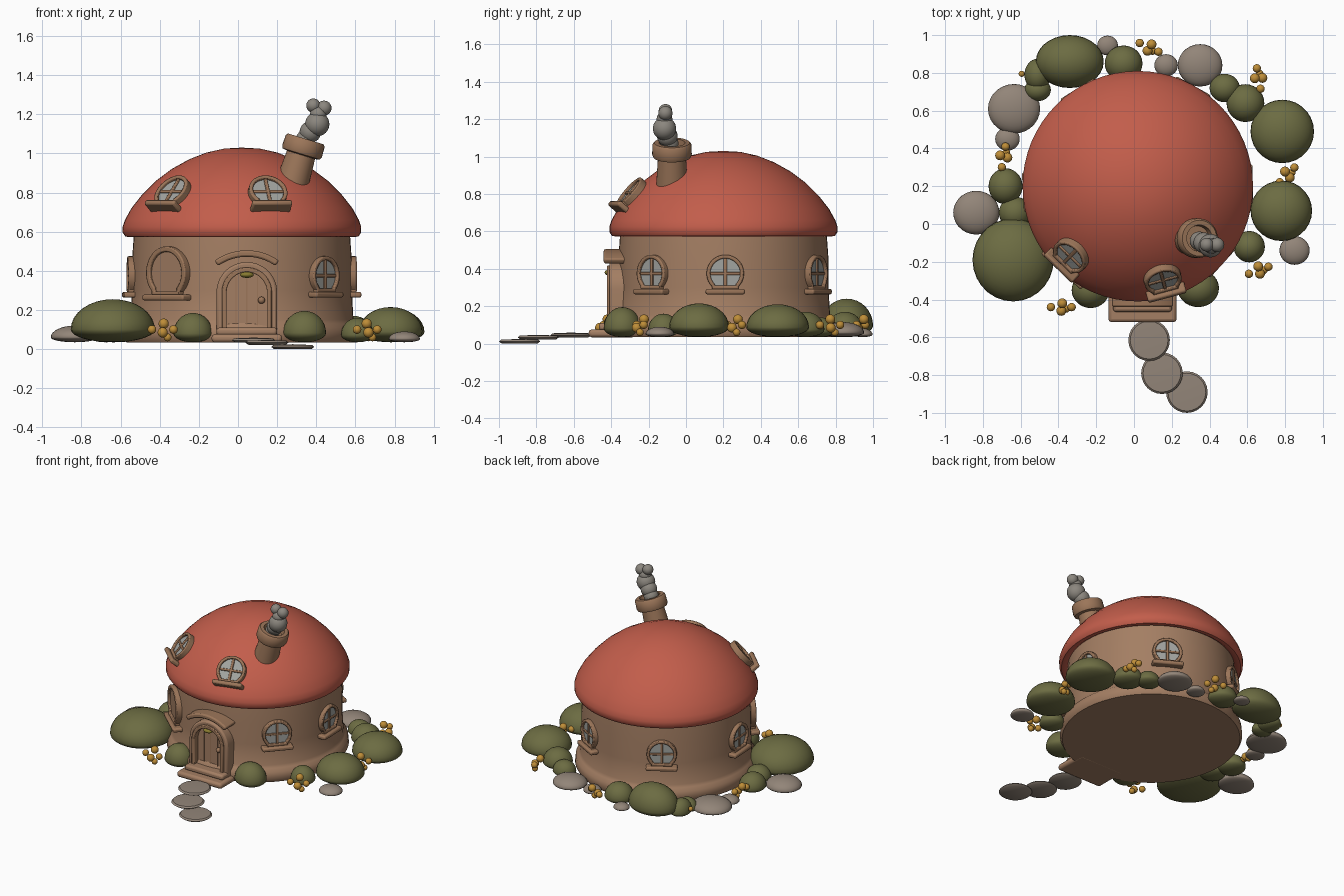
import bpy, bmesh
from math import sin, cos, pi, radians
from mathutils import Matrix, Vector

default_cube = bpy.data.objects.get("Cube")
if default_cube:
    bpy.data.objects.remove(default_cube, do_unlink=True)

CENTRE = Vector((0.02, 0.2, 0))
GROUND = 0.035
parts = []


def material(name, colour):
    mat = bpy.data.materials.new(name)
    mat.use_nodes = True
    mat.diffuse_color = (*colour, 1)
    mat.node_tree.nodes["Principled BSDF"].inputs["Base Color"].default_value = (*colour, 1)
    return mat


clay = material("clay wall", (0.37, 0.21, 0.125))
trim = material("clay trim", (0.33, 0.18, 0.10))
red = material("roof red", (0.54, 0.11, 0.07))
green = material("bush green", (0.15, 0.15, 0.055))
stone = material("stone grey", (0.29, 0.235, 0.19))
smoke = material("smoke grey", (0.26, 0.24, 0.21))
yellow = material("flower yellow", (0.52, 0.27, 0.04))
glass = material("window glass", (0.36, 0.37, 0.35))
olive = material("lamp olive", (0.25, 0.2, 0.03))


def finish(name, bm, mat, matrix=Matrix(), bevel=0):
    bmesh.ops.recalc_face_normals(bm, faces=bm.faces)
    mesh = bpy.data.meshes.new(name)
    bm.to_mesh(mesh)
    bm.free()
    mesh.transform(matrix)
    mesh.materials.append(mat)
    obj = bpy.data.objects.new(name, mesh)
    bpy.context.collection.objects.link(obj)
    if bevel:
        mod = obj.modifiers.new("soft edges", 'BEVEL')
        mod.width, mod.segments, mod.limit_method = bevel, 2, 'ANGLE'
        mod.angle_limit = radians(50)
    parts.append(obj)
    return obj


def lathe(name, profile, mat, matrix, steps=64):
    bm = bmesh.new()
    verts = [bm.verts.new((r, 0, z)) for r, z in profile]
    edges = [bm.edges.new(pair) for pair in zip(verts, verts[1:])]
    bmesh.ops.spin(bm, geom=verts + edges, cent=(0, 0, 0), axis=(0, 0, 1),
                   angle=2 * pi, steps=steps)
    bmesh.ops.remove_doubles(bm, verts=bm.verts, dist=0.0005)
    return finish(name, bm, mat, matrix)


def prism(name, points, back, front, mat, matrix, bevel=0):
    bm = bmesh.new()
    face = bm.faces.new([bm.verts.new((x, y, back)) for x, y in points])
    grown = bmesh.ops.extrude_face_region(bm, geom=[face])["geom"]
    moved = [v for v in grown if isinstance(v, bmesh.types.BMVert)]
    bmesh.ops.translate(bm, verts=moved, vec=(0, 0, front - back))
    return finish(name, bm, mat, matrix, bevel)


def ring(name, outer, inner, back, front, mat, matrix, bevel=0.006):
    bm = bmesh.new()
    loops = [[bm.verts.new((x, y, z)) for x, y in pts]
             for pts, z in ((outer, back), (outer, front), (inner, front), (inner, back))]
    n = len(outer)
    for k in range(4):
        a, b = loops[k], loops[(k + 1) % 4]
        for i in range(n):
            j = (i + 1) % n
            bm.faces.new((a[i], a[j], b[j], b[i]))
    return finish(name, bm, mat, matrix, bevel)


def box(name, x, y, w, h, back, front, mat, matrix, bevel=0.006):
    pts = [(x - w, y - h), (x + w, y - h), (x + w, y + h), (x - w, y + h)]
    return prism(name, pts, back, front, mat, matrix, bevel)


def arch(r, foot, drop=0, steps=28):
    """Arc reaching below the middle by an angle, closed by a straight foot."""
    a = radians(drop)
    pts = [(r * cos(t), r * sin(t))
           for t in (-a + (pi + 2 * a) * i / steps for i in range(steps + 1))]
    return [(r * cos(a), foot)] + pts + [(-r * cos(a), foot)]


def facing(point, azimuth, pitch=0):
    """Local x to the right, y up and z outwards from the house."""
    a, p = radians(azimuth), radians(pitch)
    out = Vector((cos(a) * cos(p), sin(a) * cos(p), sin(p)))
    right = Vector((-sin(a), cos(a), 0))
    axes = Matrix((right, out.cross(right), out)).transposed().to_4x4()
    return Matrix.Translation(point) @ axes


def on_house(azimuth, r, z, pitch=0):
    a = radians(azimuth)
    return facing(CENTRE + Vector((r * cos(a), r * sin(a), z)), azimuth, pitch)


def window(name, m, r, pane, bars=True):
    foot, inner = -r * 0.85, r * 0.8
    ring(name + "_frame", arch(r, foot, 45), arch(inner, foot + 0.02, 45), -0.06, 0.022, trim, m)
    prism(name + "_pane", arch(inner + 0.004, foot + 0.01, 45), -0.05, 0.006, pane, m)
    box(name + "_sill", 0, foot - 0.012, r * 1.05, 0.015, -0.05, 0.045, trim, m, 0.01)
    if bars:
        box(name + "_upright_bar", 0, 0, 0.009, inner, -0.02, 0.015, trim, m, 0.004)
        box(name + "_cross_bar", 0, 0, inner, 0.008, -0.02, 0.014, trim, m, 0.004)


def ball(name, centre, size, mat, flat_to=None, matrix=Matrix()):
    bm = bmesh.new()
    bmesh.ops.create_uvsphere(bm, u_segments=28, v_segments=16, radius=1)
    for v in bm.verts:
        low = size[2] if flat_to is None else centre[2] - flat_to
        v.co = Vector(centre) + Vector((v.co.x * size[0], v.co.y * size[1],
                                        v.co.z * (low if v.co.z < 0 else size[2])))
    return finish(name, bm, mat, matrix)


def mound(name, x, y, rx, ry, top, mat):
    z = GROUND + (top - GROUND) * 0.3
    ball(name, (x, y, z), (rx, ry, top - z), mat, GROUND)


# House body and roof
home = Matrix.Translation(CENTRE)
lathe("wall", [(0, GROUND), (0.59, GROUND), (0.605, 0.06), (0.6, 0.11), (0.58, 0.13), (0.57, 0.15),
               (0.562, 0.3), (0.562, 0.45), (0.55, 0.62), (0, 0.62)], clay, home)
lathe("roof", [(0.53, 0.6), (0.57, 0.573), (0.595, 0.575), (0.609, 0.595), (0.61, 0.625), (0.598, 0.66),
               (0.565, 0.72), (0.51, 0.79), (0.44, 0.86), (0.36, 0.92), (0.27, 0.97), (0.18, 1.005),
               (0.09, 1.025), (0, 1.03)], red, home)

# Windows in the wall and roof
for i, azimuth in enumerate((-42, 1, 61, 122, 183)):
    window(f"wall_window_{i + 1}", on_house(azimuth, 0.564, 0.375), 0.1, glass)
window("shuttered_window", on_house(228, 0.564, 0.39), 0.135, clay, False)
for side, azimuth in (("right", 226), ("left", -75)):
    window(f"{side}_roof_window", on_house(azimuth, 0.51, 0.8, 40), 0.1, glass)

# Doorway
door = facing((0.045, -0.37, 0.29), -90)
ring("porch", arch(0.155, -0.25), arch(0.11, -0.2), -0.12, 0.04, clay, door, 0.012)
ring("door_frame", arch(0.128, -0.2), arch(0.103, -0.19), -0.02, 0.052, trim, door)
prism("door_panel", arch(0.112, -0.2), -0.1, 0.008, clay, door)
for x in (-0.055, 0, 0.055):
    box("door_batten", x, -0.05, 0.003, 0.13, 0, 0.012, trim, door, 0)
ball("door_knob", (0.075, -0.04, 0.025), (0.018, 0.018, 0.018), trim, None, door)
ball("door_lamp", (0, 0.09, 0.04), (0.035, 0.016, 0.025), olive, None, door)
hood = [(r * sin(t), 0.21 - 0.28 + r * cos(t))
        for r, s in ((0.285, 1), (0.252, -1))
        for t in (s * (-0.62 + 1.24 * i / 16) for i in range(17))]
prism("door_hood", hood, -0.1, 0.07, trim, door, 0.01)
box("lower_step", 0, -0.235, 0.18, 0.021, -0.1, 0.15, clay, door, 0.016)
box("upper_step", 0, -0.2, 0.155, 0.02, -0.1, 0.095, clay, door, 0.014)

# Chimney with smoke
stack = Matrix.Translation((0.275, -0.075, 0.84)) @ Matrix.Rotation(radians(17), 4, 'Y')
lathe("chimney", [(0, 0), (0.085, 0), (0.075, 0.16), (0.1, 0.165), (0.106, 0.18), (0.104, 0.235),
                  (0.095, 0.245), (0.07, 0.245), (0.065, 0.2), (0, 0.2)], trim, stack, 32)
for x, y, z, r in ((0.345, -0.09, 1.07, 0.05), (0.37, -0.1, 1.11, 0.055), (0.405, -0.115, 1.15, 0.062),
                   (0.41, -0.115, 1.2, 0.042), (0.385, -0.11, 1.245, 0.036), (0.44, -0.11, 1.232, 0.038)):
    ball("smoke_puff", (x, y, z), (r, r, r), smoke)

# Bushes
for x, y, rx, ry, top in (
        (-0.64, -0.19, 0.215, 0.22, 0.255), (-0.23, -0.35, 0.1, 0.095, 0.185), (0.34, -0.34, 0.11, 0.1, 0.195),
        (0.61, -0.12, 0.083, 0.083, 0.16), (0.78, 0.07, 0.163, 0.16, 0.215), (0.785, 0.49, 0.168, 0.168, 0.21),
        (0.59, 0.64, 0.1, 0.1, 0.17), (0.48, 0.72, 0.08, 0.075, 0.14), (-0.055, 0.85, 0.1, 0.095, 0.17),
        (-0.34, 0.86, 0.18, 0.14, 0.24), (-0.51, 0.79, 0.07, 0.085, 0.15), (-0.51, 0.71, 0.07, 0.06, 0.13),
        (-0.68, 0.2, 0.09, 0.095, 0.16), (-0.63, 0.06, 0.085, 0.085, 0.15)):
    mound("bush", x, y, rx, ry, top, green)

# Rocks
for x, y, r, top in ((-0.635, 0.61, 0.138, 0.12), (-0.67, 0.45, 0.065, 0.09), (-0.835, 0.06, 0.122, 0.12),
                     (0.85, -0.14, 0.08, 0.09), (0.35, 0.84, 0.118, 0.115), (0.17, 0.84, 0.062, 0.09),
                     (-0.14, 0.945, 0.055, 0.08)):
    mound("rock", x, y, r, r * 0.95, top, stone)

# Stepping stones
for x, y, z in ((0.08, -0.615, 0.045), (0.148, -0.79, 0.033), (0.28, -0.89, 0.011)):
    lathe("stepping_stone", [(0, -0.011), (0.095, -0.011), (0.11, 0), (0.1, 0.01), (0, 0.014)],
          stone, Matrix.Translation((x, y, z)), 24)

# Flower clusters
petals = ((-0.055, 0, 0.1, 0.022), (0.005, 0.02, 0.13, 0.026), (0.0, -0.02, 0.085, 0.026),
          (0.055, 0.0, 0.1, 0.022), (0.025, -0.01, 0.06, 0.02))
for x, y, turn in ((-0.385, -0.44, 0), (0.66, -0.245, 20), (0.81, 0.26, 45), (0.66, 0.77, 100),
                   (0.08, 0.935, -25), (-0.69, 0.355, 80)):
    spot = Matrix.Translation((x, y, 0)) @ Matrix.Rotation(radians(turn), 4, 'Z')
    for px, py, pz, r in petals:
        ball("flower", (px, py, pz), (r, r, r), yellow, None, spot)
ball("lone_flower", (-0.595, 0.795, 0.1), (0.016, 0.016, 0.016), yellow)

# Smooth shading with sharp edges kept
bpy.ops.object.select_all(action='DESELECT')
for part in parts:
    part.select_set(True)
bpy.context.view_layer.objects.active = parts[0]
bpy.ops.object.shade_smooth_by_angle(angle=radians(40))
